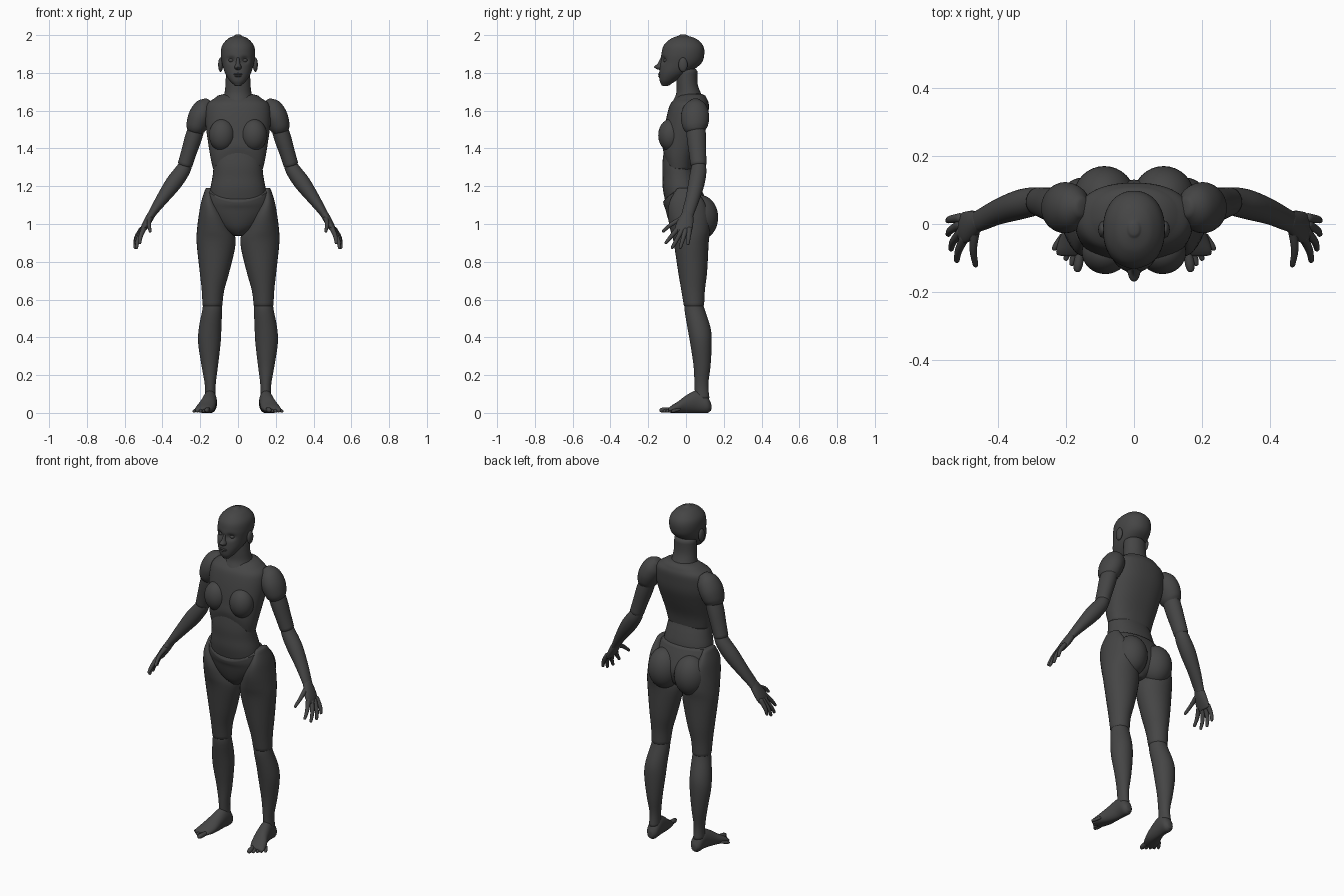
import bpy, bmesh, math
from mathutils import Vector

if "Cube" in bpy.data.objects:
    bpy.data.objects.remove(bpy.data.objects["Cube"], do_unlink=True)

grey = bpy.data.materials.new("charcoal_grey")
grey.use_nodes = True
colour = (0.06, 0.06, 0.06, 1)
grey.diffuse_color = colour
grey.node_tree.nodes["Principled BSDF"].inputs["Base Color"].default_value = colour
X, Y, Z = Vector((1, 0, 0)), Vector((0, 1, 0)), Vector((0, 0, 1))


def finish(name, bm, mirror):
    bmesh.ops.recalc_face_normals(bm, faces=bm.faces)
    mesh = bpy.data.meshes.new(name)
    bm.to_mesh(mesh)
    bm.free()
    mesh.materials.append(grey)
    ob = bpy.data.objects.new(name, mesh)
    bpy.context.collection.objects.link(ob)
    bpy.ops.object.select_all(action='DESELECT')
    ob.select_set(True)
    bpy.context.view_layer.objects.active = ob
    bpy.ops.object.shade_smooth_by_angle(angle=math.radians(50))
    if mirror:
        mod = ob.modifiers.new("other_side", 'MIRROR')
        mod.use_mirror_merge = False
    return ob


def spline(a, b, c, d, t):
    return 0.5 * (2 * b + (c - a) * t + (2 * a - 5 * b + 4 * c - d) * t * t
                  + (3 * b - a - 3 * c + d) * t ** 3)


def loft(name, rings, ref=X, axis=None, mirror=False, power=2.0, warp=None, dome=0.35, n=32, steps=4):
    """Smooth skin through elliptical rings (x, y, z, radius along ref, other radius)."""
    def at(i):
        return rings[max(0, min(i, len(rings) - 1))]
    path = [[spline(*v, s / steps) for v in zip(at(i - 1), at(i), at(i + 1), at(i + 2))]
            for i in range(len(rings) - 1) for s in range(steps)] + [list(rings[-1])]
    pts = [Vector(p[:3]) for p in path]
    sections = []
    for i, p in enumerate(path):
        t = axis or (pts[min(i + 1, len(pts) - 1)] - pts[max(i - 1, 0)]).normalized()
        u = (ref - t * ref.dot(t)).normalized()
        sections.append((pts[i], u, t.cross(u), max(p[3], .002), max(p[4], .002)))

    # rounded end caps
    def cap(sec, inner):
        c, u, v, a, b = sec
        d = (c - inner).normalized() * min(a, b) * dome
        return [(c + d * k, u, v, a * s, b * s) for k, s in ((.55, .85), (.85, .6), (1, .25))]
    sections = cap(sections[0], pts[1])[::-1] + sections + cap(sections[-1], pts[-2])
    bm = bmesh.new()
    loops = []
    for c, u, v, a, b in sections:
        loop = []
        for k in range(n):
            w = 2 * math.pi * k / n
            cs, sn = math.cos(w), math.sin(w)
            co = c + u * a * math.copysign(abs(cs) ** (2 / power), cs) \
                + v * b * math.copysign(abs(sn) ** (2 / power), sn)
            loop.append(bm.verts.new(warp(co) if warp else co))
        loops.append(loop)
    for p, q in zip(loops, loops[1:]):
        for k in range(n):
            bm.faces.new((p[k], p[k - 1], q[k - 1], q[k]))
    bm.faces.new(loops[0])
    bm.faces.new(loops[-1])
    return finish(name, bm, mirror)


def trunk(name, rows, **kw):
    """Centred part from rows of (height, half width, front y, back y)."""
    return loft(name, [(0, (f + b) / 2, z, w, (b - f) / 2) for z, w, f, b in rows], axis=Z, **kw)


def leg(name, rows, **kw):
    """Mirrored limb from rows of (height, inner x, outer x, front y, back y)."""
    return loft(name, [((i + o) / 2, (f + b) / 2, z, (o - i) / 2, (b - f) / 2)
                       for z, i, o, f, b in rows], axis=Z, mirror=True, **kw)


def ball(name, centre, radii, mirror=True):
    bm = bmesh.new()
    bmesh.ops.create_uvsphere(bm, u_segments=32, v_segments=20, radius=1)
    for v in bm.verts:
        v.co = Vector(c + r * k for c, r, k in zip(centre, radii, v.co))
    return finish(name, bm, mirror)


# head with sunken eye sockets
def sockets(co):
    if co.y < -.05:
        q = ((abs(co.x) - .036) / .02) ** 2 + ((co.z - 1.868) / .016) ** 2
        co.y += .018 * math.exp(-q)
    return co


trunk("head", [(1.737, .022, -.13, -.085), (1.76, .045, -.14, -.05), (1.80, .069, -.142, .015),
               (1.85, .084, -.136, .08), (1.90, .091, -.13, .097), (1.945, .084, -.118, .09),
               (1.98, .054, -.082, .055), (1.996, .02, -.04, .01)],
      warp=sockets, n=64, steps=7, power=2.15)
trunk("nose", [(1.88, .009, -.135, -.1), (1.85, .012, -.15, -.1), (1.832, .019, -.169, -.1),
               (1.82, .017, -.155, -.1)])
ball("eyes", (.036, -.106, 1.866), (.014, .014, .01))
ball("ears", (.092, -.016, 1.843), (.013, .024, .038))
ball("upper_lip", (0, -.136, 1.793), (.024, .012, .006), mirror=False)
ball("lower_lip", (0, -.136, 1.783), (.02, .012, .006), mirror=False)
trunk("neck", [(1.62, .088, -.082, .105), (1.65, .084, -.07, .1), (1.69, .072, -.052, .08),
               (1.74, .066, -.05, .062), (1.81, .064, -.05, .06)])


# rib cage, with its lower front edge arched up
def rib_arch(co):
    if co.z < 1.45:
        front = max(0, -co.y / .12) * max(0, 1 - (co.x / .14) ** 2)
        co.z += .09 * front * min(1, (1.45 - co.z) / .17)
    return co


trunk("chest", [(1.29, .132, -.118, .036), (1.36, .147, -.124, .05), (1.45, .161, -.12, .085),
                (1.53, .172, -.11, .112), (1.60, .172, -.095, .12), (1.64, .16, -.08, .12),
                (1.665, .125, -.055, .11)], warp=rib_arch, power=2.3, n=48)
ball("breasts", (.084, -.083, 1.47), (.069, .064, .085))
trunk("abdomen", [(1.08, .15, -.1, .07), (1.18, .147, -.122, .072), (1.25, .135, -.124, .055),
                  (1.32, .128, -.125, .032), (1.42, .12, -.113, .02)], power=2.2)


# pelvis, with the waistband dipping at the front
def band_dip(co):
    if co.z > 1.08 and co.y < 0:
        co.z -= .055 * (co.y / .11) ** 2 * min(1, (co.z - 1.08) / .1)
    return co


trunk("pelvis", [(.94, .03, -.04, .07), (.98, .1, -.076, .11), (1.05, .165, -.102, .13),
                 (1.12, .178, -.116, .11), (1.185, .166, -.121, .08)], warp=band_dip, dome=.1, n=48)
ball("buttocks", (.087, .076, 1.035), (.092, .094, .118))

# legs
leg("thighs", [(1.185, .135, .173, -.05, .05), (1.12, .115, .194, -.086, .095),
               (1.05, .07, .207, -.096, .12), (.97, .03, .217, -.083, .128),
               (.90, .012, .219, -.065, .12), (.75, .045, .203, -.042, .112),
               (.65, .073, .192, -.025, .1), (.57, .083, .188, -.012, .096)])
leg("shins", [(.60, .092, .182, 0, .085), (.55, .085, .188, -.008, .098), (.45, .088, .207, .008, .13),
              (.37, .092, .211, .022, .136), (.25, .106, .193, .04, .13), (.15, .118, .176, .045, .118),
              (.08, .118, .177, .048, .124)])


# feet, flattened on the ground
def ground(co):
    co.z = max(co.z, 0)
    return co


loft("feet", [(.146, .128, .035, .022, .026), (.146, .11, .045, .034, .046), (.148, .06, .06, .036, .06),
              (.158, 0, .045, .042, .047), (.17, -.04, .03, .048, .032), (.182, -.075, .02, .046, .02),
              (.186, -.09, .015, .04, .013)], axis=-Y, mirror=True, warp=ground)
for i in range(5):
    k = i / 4
    r = .014 if i == 0 else .009
    base, tip = Vector((.157 + .055 * k, -.075 + .04 * k, .018)), Vector((.166 + .068 * k, -.132 + .06 * k, r))
    loft(f"toe_{i + 1}", [(*base.lerp(tip, t), r * s, r * s) for t, s in ((0, .8), (.7, 1), (1, .8))],
         mirror=True, warp=ground, dome=.8, n=16)

# arms
loft("shoulders", [(.155, .05, 1.645, .034, .03), (.175, .05, 1.617, .062, .055), (.2, .048, 1.57, .075, .062),
                   (.219, .048, 1.52, .068, .056), (.228, .05, 1.495, .054, .046)], ref=Y, mirror=True)
loft("upper_arms", [(.21, .05, 1.54, .05, .042), (.235, .055, 1.46, .051, .045), (.26, .061, 1.38, .046, .041),
                    (.28, .066, 1.315, .042, .039)], ref=Y, mirror=True)
loft("forearms", [(.272, .068, 1.325, .034, .033), (.295, .066, 1.28, .042, .04), (.342, .055, 1.215, .043, .043),
                  (.40, .035, 1.135, .037, .033), (.445, .014, 1.07, .033, .023), (.46, .008, 1.045, .031, .02)],
     ref=Y, mirror=True)

# hands
loft("palms", [(.453, .01, 1.06, .028, .02), (.475, 0, 1.02, .04, .021), (.495, -.01, .985, .046, .018),
               (.508, -.012, .96, .042, .013)], ref=Y, mirror=True)
fingers = {"thumb": ((.466, -.02, 1.03), (.472, -.075, 1.0), (.465, -.12, .962)),
           "index_finger": ((.497, -.04, .98), (.515, -.078, .935), (.52, -.107, .9)),
           "middle_finger": ((.506, -.022, .968), (.53, -.05, .915), (.537, -.073, .875)),
           "ring_finger": ((.511, -.002, .967), (.538, -.018, .915), (.545, -.03, .875)),
           "little_finger": ((.511, .018, .972), (.538, .014, .93), (.546, .01, .895))}
for name, joints in fingers.items():
    loft(name, [(*p, r, r) for p, r in zip(joints, (.014, .011, .008))], ref=Y, mirror=True, dome=.8, n=16)
